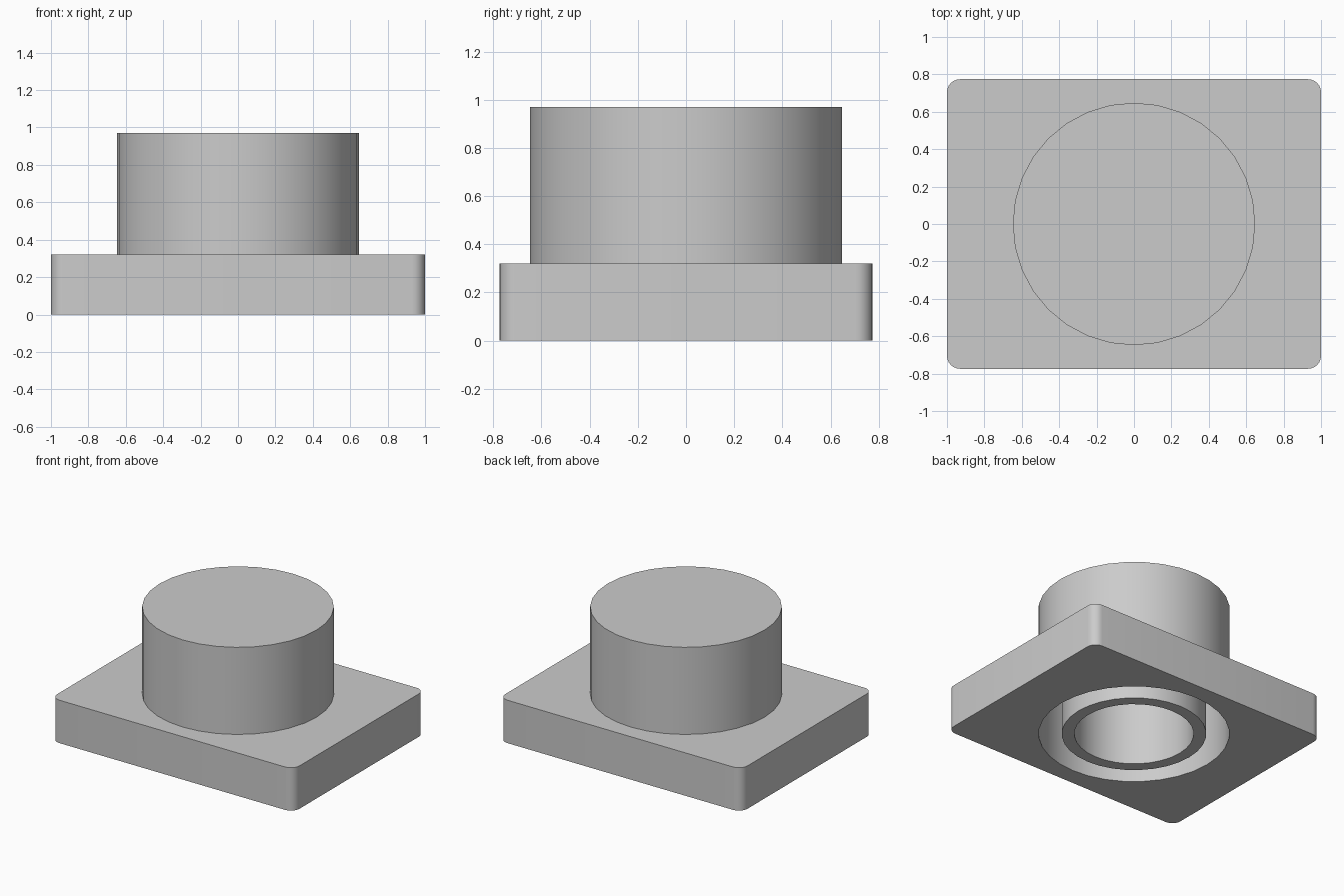
import bpy
import bmesh
from math import cos, sin, pi, radians

cube = bpy.data.objects.get("Cube")
if cube:
    bpy.data.objects.remove(cube, do_unlink=True)

SEGMENTS = 32
HALF_X, HALF_Y, CORNER = 1.0, 0.774, 0.07
PLATE_TOP, KNOB_TOP, ROOF = 0.32, 0.97, 0.96
KNOB_R, HOLE_R = 0.648, 0.645
TUBE_OUTER, TUBE_INNER = 0.489, 0.404

grey = bpy.data.materials.new("light_grey")
grey.use_nodes = True
colour = (0.6, 0.6, 0.6, 1.0)
grey.diffuse_color = colour
grey.node_tree.nodes["Principled BSDF"].inputs["Base Color"].default_value = colour


def finish(name, bm):
    """Clean the mesh, add it to the scene and shade it."""
    bmesh.ops.remove_doubles(bm, verts=bm.verts, dist=0.0005)
    bmesh.ops.recalc_face_normals(bm, faces=bm.faces)
    mesh = bpy.data.meshes.new(name)
    bm.to_mesh(mesh)
    bm.free()
    mesh.materials.append(grey)
    obj = bpy.data.objects.new(name, mesh)
    bpy.context.collection.objects.link(obj)
    bpy.ops.object.select_all(action="DESELECT")
    obj.select_set(True)
    bpy.context.view_layer.objects.active = obj
    bpy.ops.object.shade_smooth_by_angle(angle=radians(30))
    return obj


def lathe(name, profile, closed=False):
    """Turn a (radius, height) profile around the z axis."""
    bm = bmesh.new()
    verts = [bm.verts.new((r, 0, z)) for r, z in profile]
    pairs = list(zip(verts, verts[1:]))
    if closed:
        pairs.append((verts[-1], verts[0]))
    edges = [bm.edges.new(p) for p in pairs]
    bmesh.ops.spin(bm, geom=verts + edges, cent=(0, 0, 0), axis=(0, 0, 1),
                   angle=2 * pi, steps=SEGMENTS)
    return finish(name, bm)


def arc(cx, cy, radius, start, sweep, steps):
    return [(cx + radius * cos(start + sweep * i / steps),
             cy + radius * sin(start + sweep * i / steps))
            for i in range(steps + 1)]


# Base plate: rounded rectangle with a round hole, extruded
outline = []
for i, (sx, sy) in enumerate([(1, 1), (-1, 1), (-1, -1), (1, -1)]):
    outline += arc(sx * (HALF_X - CORNER), sy * (HALF_Y - CORNER), CORNER,
                   i * pi / 2, pi / 2, 6)
hole = arc(0, 0, HOLE_R, 0, 2 * pi, SEGMENTS)[:-1]

bm = bmesh.new()
edges = []
for loop in (outline, hole):
    verts = [bm.verts.new((x, y, 0)) for x, y in loop]
    edges += [bm.edges.new((verts[i - 1], verts[i])) for i in range(len(verts))]
bmesh.ops.triangle_fill(bm, edges=edges, use_beauty=True, normal=(0, 0, 1))
grown = bmesh.ops.extrude_face_region(bm, geom=bm.faces[:], use_keep_orig=True)
top = [g for g in grown["geom"] if isinstance(g, bmesh.types.BMVert)]
bmesh.ops.translate(bm, verts=top, vec=(0, 0, PLATE_TOP))
finish("base_plate", bm)

# Hollow knob: thin wall and closed top, open underneath
lathe("knob_shell", [(0, KNOB_TOP), (KNOB_R, KNOB_TOP), (KNOB_R, PLATE_TOP),
                     (HOLE_R, PLATE_TOP), (HOLE_R, ROOF), (0, ROOF)])

# Inner tube hanging from the knob roof down to the underside
lathe("inner_tube", [(TUBE_OUTER, 0), (TUBE_OUTER, ROOF),
                     (TUBE_INNER, ROOF), (TUBE_INNER, 0)], closed=True)
